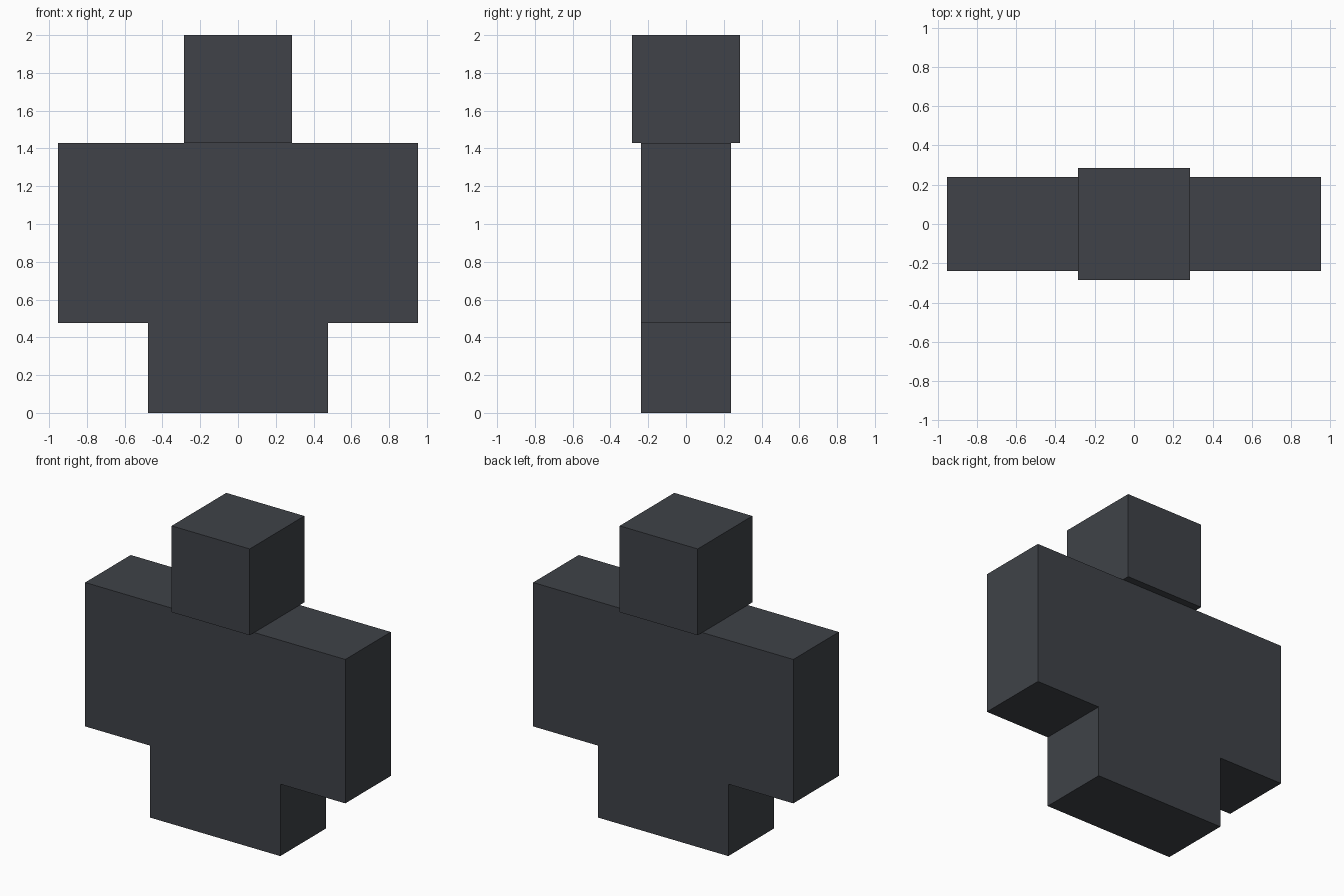
import bpy

if "Cube" in bpy.data.objects:
    bpy.data.objects.remove(bpy.data.objects["Cube"])

U = 2 / 42  # whole figure is 42 units tall

mat = bpy.data.materials.new("dark_grey")
mat.diffuse_color = (0.05, 0.055, 0.065, 1)
mat.use_nodes = True
mat.node_tree.nodes["Principled BSDF"].inputs["Base Color"].default_value = mat.diffuse_color


def box(name, x, z, size):
    """Box centred on y = 0, with its base at height z (all in units)."""
    bpy.ops.mesh.primitive_cube_add(size=1, location=(x * U, 0, (z + size[2] / 2) * U))
    ob = bpy.context.object
    ob.name = ob.data.name = name
    ob.scale = [s * U for s in size]
    bpy.ops.object.transform_apply(location=False, rotation=False, scale=True)
    ob.data.materials.append(mat)


# Head and torso
box("head", 0, 30, (12, 12, 12))
box("torso", 0, 10, (20, 10, 20))

# Mirrored limbs: arms beside the torso, short legs below it
for side, s in (("left", 1), ("right", -1)):
    box(side + "_arm", s * 15, 10, (10, 10, 20))
    box(side + "_leg", s * 5, 0, (10, 10, 10))
